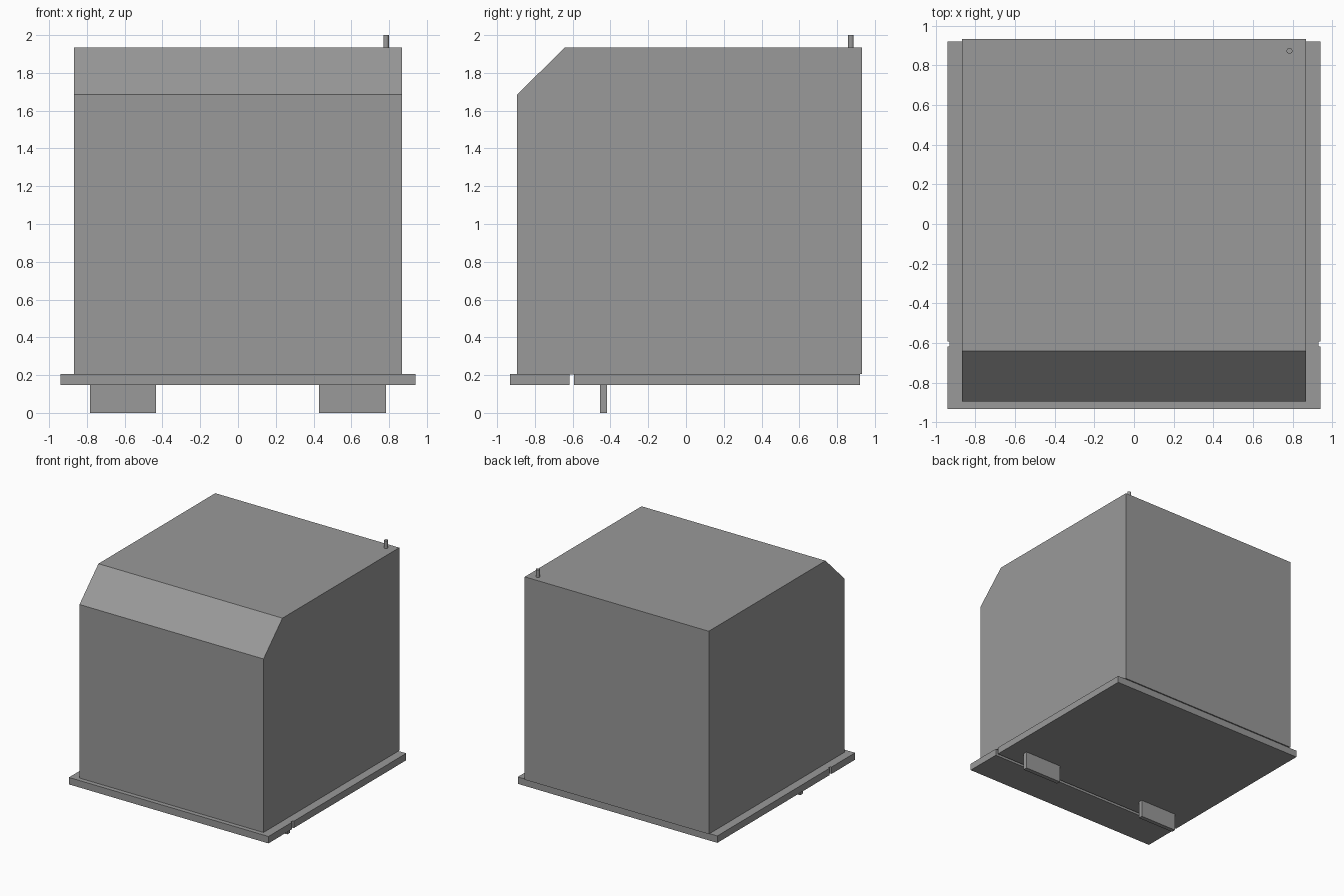
import bpy, bmesh

if "Cube" in bpy.data.objects:
    bpy.data.objects.remove(bpy.data.objects["Cube"])

# Dark grey shared by every part
grey = bpy.data.materials.new("dark_grey")
grey.diffuse_color = (0.32, 0.32, 0.32, 1)
grey.use_nodes = True
grey.node_tree.nodes["Principled BSDF"].inputs["Base Color"].default_value = grey.diffuse_color


def extrude_profile(name, pts, x0, x1):
    """Solid made by sweeping a (y, z) profile from x0 to x1."""
    bm = bmesh.new()
    face = bm.faces.new([bm.verts.new((x0, y, z)) for y, z in pts])
    ext = bmesh.ops.extrude_face_region(bm, geom=[face])
    verts = [g for g in ext["geom"] if isinstance(g, bmesh.types.BMVert)]
    bmesh.ops.translate(bm, verts=verts, vec=(x1 - x0, 0, 0))
    bmesh.ops.recalc_face_normals(bm, faces=bm.faces[:])
    mesh = bpy.data.meshes.new(name)
    bm.to_mesh(mesh)
    bm.free()
    mesh.materials.append(grey)
    obj = bpy.data.objects.new(name, mesh)
    bpy.context.collection.objects.link(obj)
    return obj


def box(name, x0, x1, y0, y1, z0, z1):
    return extrude_profile(name, [(y0, z0), (y1, z0), (y1, z1), (y0, z1)], x0, x1)


# Cabinet body with the sloped upper front edge
extrude_profile("cabinet_body",
                [(-0.895, 0.207), (0.932, 0.207), (0.932, 1.935),
                 (-0.64, 1.935), (-0.895, 1.685)], -0.867, 0.867)

# Base split into a front lip and a rear plate, with a slot between them
box("front_base_plate", -0.94, 0.94, -0.933, -0.618, 0.148, 0.207)
box("rear_base_plate", -0.94, 0.94, -0.592, 0.921, 0.148, 0.207)

# Thin strip that closes the top of the slot
box("slot_cover", -0.93, 0.93, -0.618, -0.592, 0.204, 0.207)

# Two thin feet below the base
for side, x0, x1 in (("left", -0.783, -0.433), ("right", 0.43, 0.783)):
    box(side + "_foot", x0, x1, -0.455, -0.418, 0.0, 0.148)

# Small pin at the back corner of the roof
bpy.ops.mesh.primitive_cylinder_add(vertices=24, radius=0.015, depth=0.07,
                                    location=(0.784, 0.873, 1.965))
pin = bpy.context.object
pin.name = "roof_pin"
pin.data.materials.append(grey)
bpy.ops.object.shade_smooth_by_angle()
